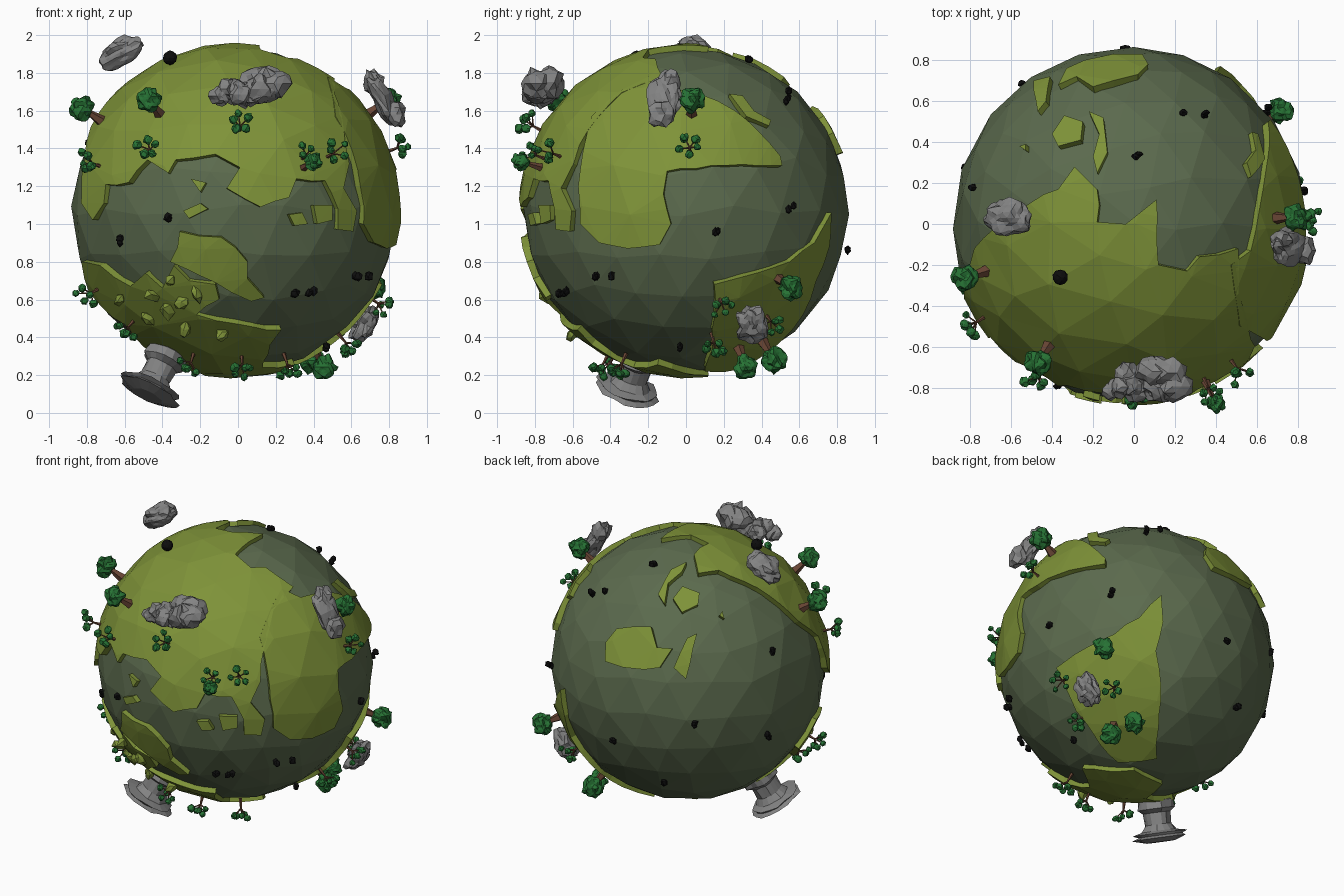
import bpy, bmesh, math, random
from mathutils import Vector, Euler, noise
from mathutils.geometry import delaunay_2d_cdt

random.seed(4)
if "Cube" in bpy.data.objects:
    bpy.data.objects.remove(bpy.data.objects["Cube"])

CENTRE = Vector((-0.02, 0, 1.07))
SEA = 0.864
LAND = 0.888


def material(name, colour):
    mat = bpy.data.materials.new(name)
    mat.use_nodes = True
    rgba = (*colour, 1)
    mat.diffuse_color = rgba
    bsdf = next(n for n in mat.node_tree.nodes if n.type == "BSDF_PRINCIPLED")
    bsdf.inputs["Base Color"].default_value = rgba
    bsdf.inputs["Roughness"].default_value = 0.9
    return mat


sea_green = material("sea grey green", (0.105, 0.145, 0.075))
grass = material("grass olive", (0.21, 0.29, 0.04))
stone = material("stone grey", (0.23, 0.23, 0.23))
leaf = material("leaf green", (0.02, 0.17, 0.035))
bark = material("bark brown", (0.14, 0.06, 0.035))
black = material("black", (0.004, 0.004, 0.004))


def finish(bm, name, *mats):
    mesh = bpy.data.meshes.new(name)
    bmesh.ops.recalc_face_normals(bm, faces=bm.faces)
    bm.to_mesh(mesh)
    bm.free()
    for mat in mats:
        mesh.materials.append(mat)
    obj = bpy.data.objects.new(name, mesh)
    bpy.context.collection.objects.link(obj)
    return obj


def on_globe(side, points):
    """Unit directions from the globe centre for flat points in hundredths."""
    result = []
    for a, b in points:
        a, b = a / 100, b / 100
        flat = {"front": (a, None, b), "back": (a, None, b),
                "right": (None, a, b)}.get(side, (a, b, None))
        sign = -1 if side in ("front", "bottom") else 1
        axis = flat.index(None)
        v = Vector([0 if c is None else c for c in flat]) - CENTRE
        v[axis] = 0
        v[axis] = sign * math.sqrt(max(LAND ** 2 - v.length_squared, 0.002))
        result.append(v.normalized())
    return result


def ball(bm, at, size, rough=0.0, detail=2, slot=0, turn=(0, 0, 0)):
    made = bmesh.ops.create_icosphere(bm, subdivisions=detail, radius=1)["verts"]
    rot = Euler(turn).to_matrix()
    seed = Vector((random.random(), random.random(), random.random())) * 9
    for v in made:
        bump = 1 + rough * noise.noise(v.co * 1.8 + seed)
        v.co = rot @ Vector([c * s * bump for c, s in zip(v.co, size)]) + at
        for f in v.link_faces:
            f.material_index = slot


def ring(bm, at, axis, radius, sides, rough=0.0):
    u = axis.orthogonal().normalized()
    w = axis.cross(u).normalized()
    verts = []
    for i in range(sides):
        t = math.tau * i / sides
        r = radius * (1 + random.uniform(-rough, rough))
        verts.append(bm.verts.new(at + (u * math.cos(t) + w * math.sin(t)) * r))
    return verts


def loft(bm, rings):
    for low, high in zip(rings, rings[1:]):
        for i in range(len(low)):
            j = (i + 1) % len(low)
            bm.faces.new((low[i], low[j], high[j], high[i]))
    bm.faces.new(rings[0])
    bm.faces.new(rings[-1])


def stick(bm, a, b, r1, r2):
    loft(bm, [ring(bm, a, b - a, r1, 5), ring(bm, b, b - a, r2, 5)])


# Sea: a faceted ball with slightly uneven facets
bm = bmesh.new()
bmesh.ops.create_icosphere(bm, subdivisions=3, radius=1)
sea_dirs = []
for v in bm.verts:
    wobble = Vector([random.uniform(-0.04, 0.04) for _ in range(3)])
    sea_dirs.append((v.co + wobble).normalized())
    v.co = CENTRE + sea_dirs[-1] * SEA
finish(bm, "sea_ball", sea_green)


# Land: an outline laid on the globe, filled and thickened inwards
def land(name, outline, ragged=0.012):
    edge = []
    for a, b in zip(outline, outline[1:] + outline[:1]):
        steps = max(1, int(a.angle(b) / 0.09))
        for i in range(steps):
            p = a.lerp(b, i / steps)
            if i:
                p += Vector([random.uniform(-ragged, ragged) for _ in range(3)])
            edge.append(p.normalized())
    mid = sum(outline, Vector()).normalized()
    u = mid.orthogonal().normalized()
    w = mid.cross(u)

    def flatten(d):
        angle = mid.angle(d)
        flat = Vector((d.dot(u), d.dot(w)))
        return flat.normalized() * angle if angle > 1e-5 else flat

    inner = [d for d in sea_dirs if mid.angle(d) < 2.4]
    flat = [flatten(d) for d in edge + inner]
    verts, _, faces, *_ = delaunay_2d_cdt(
        flat, [], [list(range(len(edge)))], 1, 1e-5)
    bm = bmesh.new()
    made = {}
    for face in faces:
        for i in face:
            if i not in made:
                q = verts[i]
                t = q.length
                side = (u * q.x + w * q.y) / max(t, 1e-6)
                d = mid * math.cos(t) + side * math.sin(t)
                made[i] = bm.verts.new(CENTRE + d * LAND)
        bm.faces.new([made[i] for i in face])
    grown = bmesh.ops.extrude_face_region(bm, geom=bm.faces[:], use_keep_orig=True)
    for v in grown["geom"]:
        if isinstance(v, bmesh.types.BMVert):
            v.co = CENTRE + (v.co - CENTRE) * 0.95
    finish(bm, name, grass)


land("north_land", on_globe("front", [
    (-83, 111), (-77, 102), (-71, 111), (-70, 121), (-58, 122), (-48, 134),
    (-37, 127), (-33, 134), (-12, 137), (1, 130), (-6, 119), (12, 109),
    (27, 114), (31, 124), (46, 123), (53, 108), (53, 97), (61, 96), (63, 107),
    (56, 119), (59, 132), (56, 150)]) + on_globe("top", [
        (51, -34), (51, -12), (32, -16), (26, -23), (12, -20), (11, 12), (-4, 0),
        (-18, 1), (-18, 17), (-29, 28), (-37, 17), (-51, 10), (-64, 1),
        (-78, -12), (-81, -29)]))
land("east_land", on_globe("right", [
    (-50, 157), (-56, 129), (-56, 100), (-46, 90), (-31, 87), (-14, 89),
    (-8, 100), (-12, 116), (-10, 128), (51, 131), (50, 136), (26, 160), (7, 169),
    (-13, 172), (-20, 178), (-34, 171)]), 0.006)
land("middle_land", on_globe("front", [
    (-31, 96), (-9, 93), (5, 80), (5, 71), (14, 61), (7, 59), (-12, 69),
    (-27, 76), (-36, 80), (-32, 88)]))
land("south_land", on_globe("front", [
    (-83, 80), (-73, 78), (-57, 67), (-49, 74), (-40, 66), (-34, 78), (-26, 70),
    (-12, 68), (-10, 60), (-22, 52), (0, 47), (23, 44), (17, 36), (13, 24)])
    + on_globe("bottom", [(30, -15), (10, 12), (-15, 10), (-20, -12),
                          (-45, -15), (-60, -30)])
    + on_globe("front", [(-79, 64)]))
land("back_land", on_globe("right", [
    (15, 68), (30, 72), (55, 80), (68, 90), (77, 106), (76, 88), (69, 70),
    (62, 52), (45, 33), (28, 23), (10, 22), (15, 50)]))
land("far_north_land", on_globe("top", [
    (-37, 68), (-33, 76), (-24, 80), (-10, 83), (4, 83), (7, 78), (2, 73),
    (-10, 70), (-20, 67), (-28, 72)]))
islands = (
    on_globe("right", [(23, 169), (30, 168), (36, 160), (45, 155), (44, 152), (32, 157)]),
    on_globe("top", [(-40, 44), (-34, 53), (-25, 50), (-26, 41), (-37, 38)]),
    on_globe("top", [(-22, 55), (-15, 52), (-13, 35), (-18, 25), (-20, 33), (-17, 44)]),
    on_globe("top", [(-49, 70), (-41, 72), (-43, 60), (-47, 55)]),
    on_globe("front", [(27, 105), (30, 99), (37, 100), (34, 106)]),
    on_globe("front", [(40, 110), (50, 110), (50, 102), (42, 100)]),
    on_globe("front", [(-29, 107), (-20, 111), (-16, 108), (-26, 103)]),
    on_globe("front", [(-25, 124), (-17, 122), (-20, 117)]),
    on_globe("top", [(-56, 38), (-53, 39), (-53, 36)]),
)
for i, outline in enumerate(islands):
    land(f"island_{i + 1}", outline, 0.004)


# Broken ground chunks on the south land
bm = bmesh.new()
for d in on_globe("front", [(-45, 62), (-36, 70), (-30, 58), (-38, 54), (-22, 63),
                            (-48, 50), (-28, 44), (-8, 42), (-62, 60)]):
    ball(bm, CENTRE + d * LAND, (0.05, 0.03, 0.035), 0.6, 1,
         turn=[random.uniform(0, 3) for _ in range(3)])
finish(bm, "broken_ground", grass)


# Round trees: flared trunk and one lumpy crown
def round_tree(d, size):
    bm = bmesh.new()
    top = CENTRE + d * 0.985
    stick(bm, CENTRE + d * 0.86, top, size * 0.55, size * 0.2)
    ball(bm, top + d * 0.02, (size, size, size), 0.45, 3, 1)
    finish(bm, "round_tree", bark, leaf)


# Branching trees: thin trunk, forked twigs and small crowns
def branching_tree(d):
    bm = bmesh.new()
    fork = CENTRE + d * 0.925
    stick(bm, CENTRE + d * 0.86, fork, 0.012, 0.006)
    u = d.orthogonal().normalized()
    w = d.cross(u)
    start = random.uniform(0, math.tau)
    for i in range(5):
        t = start + math.tau * i / 5
        spread = u * math.cos(t) + w * math.sin(t)
        tip = fork + spread * random.uniform(0.035, 0.06) + d * random.uniform(0.01, 0.07)
        stick(bm, fork, tip, 0.005, 0.003)
        r = random.uniform(0.017, 0.026)
        ball(bm, tip, (r, r, r), 0.4, 2, 1)
    finish(bm, "branching_tree", bark, leaf)


for d in (on_globe("front", [(-42, 159), (-73, 155)])
          + on_globe("right", [(3, 159), (28, 34), (41, 37), (49, 71)])):
    round_tree(d, 0.062)
round_tree(on_globe("front", [(35, 130)])[0], 0.045)
for d in (on_globe("front", [(-45, 138), (-74, 131), (-75, 65), (-56, 48), (-24, 30),
                             (2, 29), (48, 136), (1, 150), (25, 29)])
          + on_globe("right", [(2, 139), (18, 60), (14, 40), (43, 51), (-76, 135)])):
    branching_tree(d)


# Stone clouds and boulders
bm = bmesh.new()
for i in range(13):
    t = i / 12
    r = 0.045 + 0.045 * t * random.uniform(0.7, 1)
    ball(bm, Vector((-0.11 + 0.3 * t, -0.77 + random.uniform(-0.05, 0.05),
                     1.68 + random.uniform(-0.05, 0.08) * (0.3 + t))), (r, r, r), 0.5)
finish(bm, "front_cloud", stone)
bm = bmesh.new()
ball(bm, Vector((-0.62, 0.03, 1.91)), (0.13, 0.095, 0.07), 0.35, 3, turn=(0, -0.45, 0))
finish(bm, "top_cloud", stone)
bm = bmesh.new()
ball(bm, Vector((0.76, -0.11, 1.67)), (0.055, 0.09, 0.15), 0.4, 3, turn=(0, -0.5, 0))
ball(bm, Vector((0.84, -0.13, 1.58)), (0.05, 0.07, 0.07), 0.4)
ball(bm, Vector((0.72, -0.08, 1.74)), (0.05, 0.05, 0.07), 0.4)
finish(bm, "side_cloud", stone)
bm = bmesh.new()
ball(bm, Vector((0.67, 0.35, 0.47)), (0.06, 0.08, 0.1), 0.5, 3, turn=(0, 0.5, 0))
finish(bm, "boulder", stone)

# Stone pillar hanging under the south land
axis = Vector((-0.42, -0.29, -0.89)).normalized()
profile = ((0.84, 0.06), (0.87, 0.11), (0.92, 0.115), (0.945, 0.085), (1.02, 0.085),
           (1.06, 0.11), (1.075, 0.165), (1.09, 0.14), (1.105, 0.165), (1.13, 0.09))
bm = bmesh.new()
loft(bm, [ring(bm, CENTRE + axis * d, axis, r, 16, 0.1) for d, r in profile])
finish(bm, "stone_pillar", stone)

# Black floating bits on the sea and one larger ball in the north
bm = bmesh.new()
for d in (on_globe("front", [(-38, 104), (-64, 91), (32, 63), (64, 72)])
          + on_globe("right", [(17, 96), (57, 109), (-39, 72), (-65, 63), (-3, 34), (54, 167)])
          + on_globe("top", [(2, 33), (26, 55), (-81, 19)])
          + on_globe("back", [(-55, 105), (-5, 87), (-84, 88), (-30, 55)])):
    for _ in range(2):
        shift = Vector([random.uniform(-0.015, 0.015) for _ in range(3)])
        ball(bm, CENTRE + d * 0.87 + shift, (0.022, 0.018, 0.024), 0.5, 1)
finish(bm, "sea_bits", black)
bm = bmesh.new()
ball(bm, Vector((-0.36, -0.26, 1.88)), (0.038, 0.038, 0.038), 0.1)
finish(bm, "black_ball", black)
